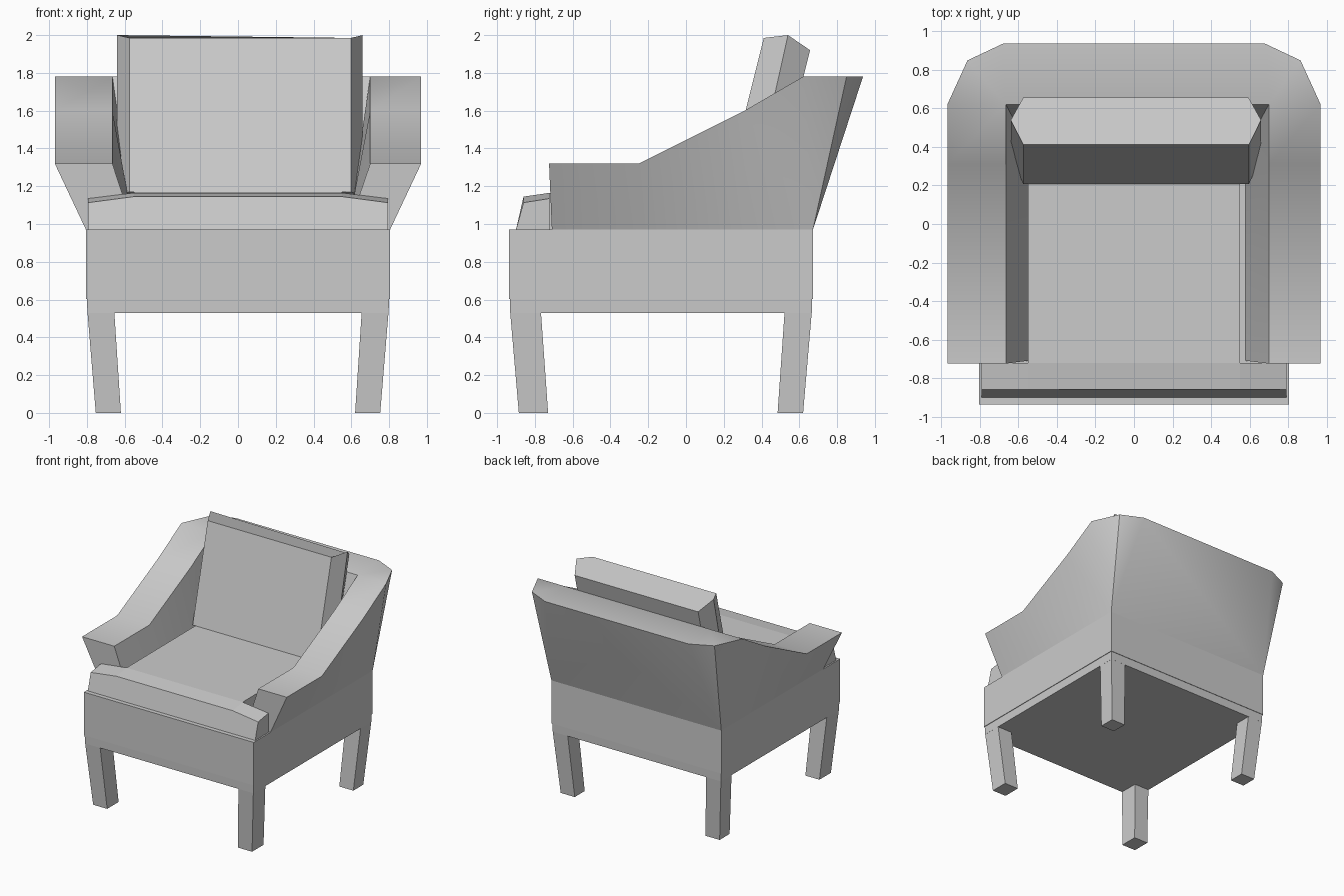
import bpy, bmesh, math

if "Cube" in bpy.data.objects:
    bpy.data.objects.remove(bpy.data.objects["Cube"])


def loft(name, rings, smooth=False):
    """Skin closed rings in sequence, cap both ends, merge coincident corners."""
    bm = bmesh.new()
    cache = {}

    def vert(p):
        key = tuple(round(c, 4) for c in p)
        if key not in cache:
            cache[key] = bm.verts.new(p)
        return cache[key]

    def face(points):
        unique = list(dict.fromkeys(vert(p) for p in points))
        if len(unique) > 2 and not bm.faces.get(unique):
            bm.faces.new(unique)

    for a, b in zip(rings, rings[1:]):
        for i in range(len(a)):
            j = (i + 1) % len(a)
            face([a[i], a[j], b[j], b[i]])
    face(rings[0])
    face(rings[-1])
    bmesh.ops.recalc_face_normals(bm, faces=bm.faces)
    mesh = bpy.data.meshes.new(name)
    bm.to_mesh(mesh)
    bm.free()
    obj = bpy.data.objects.new(name, mesh)
    bpy.context.collection.objects.link(obj)
    if smooth:
        bpy.ops.object.select_all(action='DESELECT')
        obj.select_set(True)
        bpy.context.view_layer.objects.active = obj
        bpy.ops.object.shade_smooth_by_angle(angle=math.radians(35))
    return obj


def rect(x0, x1, y0, y1, z):
    return [(x0, y0, z), (x1, y0, z), (x1, y1, z), (x0, y1, z)]


# Seat base and the slightly inset apron beneath it
loft("seat_base", [rect(-.805, .805, -.937, .672, z) for z in (.602, .97)])
loft("apron", [rect(-.797, .797, -.931, .666, .53), rect(-.80, .80, -.933, .668, .602)])

# Four tapered legs, leaning in towards the floor
for side, s in (("left", -1), ("right", 1)):
    for end, bottom, top in (("front", (-.885, -.73), (-.931, -.768)),
                             ("back", (.485, .62), (.522, .666))):
        loft(f"{end}_{side}_leg", [rect(s * .62, s * .753, *bottom, 0),
                                   rect(s * .655, s * .797, *top, .535)])


# Wraparound shell: arms and back flaring outwards from the base
def shell_half(s, inner_top, inner_low):
    # outer low y, outer top x / y, inner top y, inner low y, top z
    stations = [(-.71, .97, -.725, -.725, -.71, 1.32),
                (-.25, .97, -.25, -.25, -.25, 1.32),
                (.31, .97, .31, .31, .22, 1.60),
                (.672, .97, .62, .62, .40, 1.78),
                (.672, .865, .85, .62, .40, 1.78),
                (.672, .68, .937, .62, .40, 1.78)]
    return [[(s * .805, ob, .97), (s * ox, oy, z),
             (s * inner_top, iy, z), (s * inner_low, ib, .97)]
            for ob, ox, oy, iy, ib, z in stations]


loft("arms_and_back", shell_half(-1, .665, .55) + shell_half(1, .70, .58)[::-1], True)


# T-shaped seat cushion with ears in front of the arms
def cushion_ring(y_low, y_top, outer, z_outer, z_inner):
    half = [(.55, .97), (outer, .97), (outer, z_outer), (.55, z_inner)]
    pts = half + [(-x, z) for x, z in reversed(half)]
    return [(x, y_low if z == .97 else y_top, z) for x, z in pts]


loft("seat_cushion", [cushion_ring(-.90, -.86, .793, 1.113, 1.145),
                      cushion_ring(-.722, -.722, .793, 1.135, 1.165),
                      cushion_ring(-.722, -.722, .55, 1.165, 1.165),
                      cushion_ring(.42, .42, .55, 1.17, 1.17)])


# Leaning back cushion, ridged along both sides
def back_ring(front, mid, back):
    return [(-.575, *front), (.597, *front), (.66, *mid),
            (.595, *back), (-.575, *back), (-.64, *mid)]


ends = [back_ring((.207, 1.17), (.35, 1.15), (.45, 1.10)),
        back_ring((.412, 1.985), (.54, 2.0), (.657, 1.92))]
loft("back_cushion", ends)
